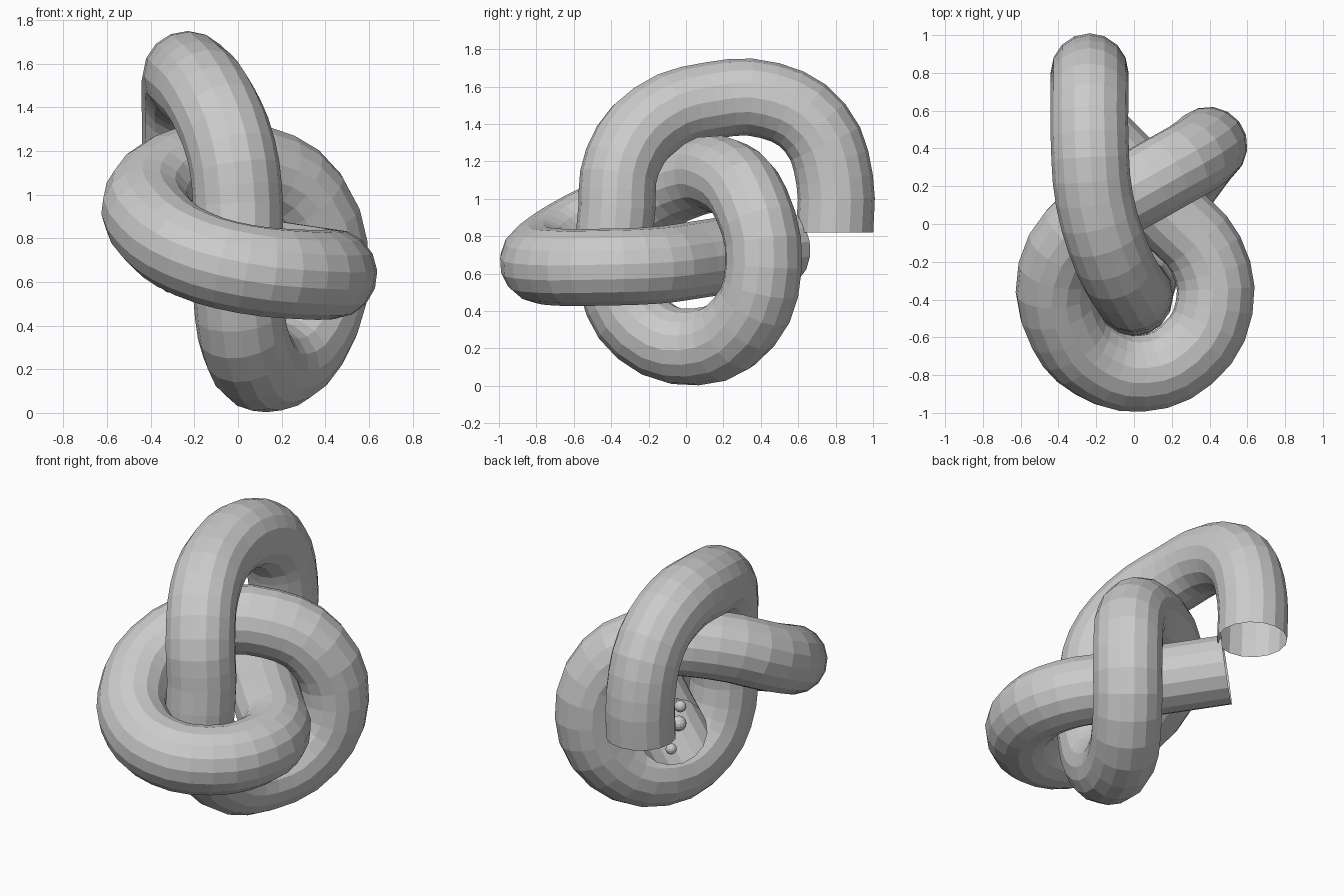
import bpy
from mathutils import Vector

if "Cube" in bpy.data.objects:
    bpy.data.objects.remove(bpy.data.objects["Cube"])

RADIUS = 0.206

# Centre line of the knot, from the hanging end to the hidden end
path = [
    (-0.235, 0.795, 0.82), (-0.235, 0.795, 1.10), (-0.235, 0.69, 1.38),
    (-0.235, 0.45, 1.525), (-0.21, 0.13, 1.525), (-0.12, -0.17, 1.42),
    (-0.03, -0.34, 1.20), (0.0, -0.37, 0.95), (0.0, -0.37, 0.55),
    (0.04, -0.23, 0.30), (0.14, 0.05, 0.208), (0.31, 0.31, 0.34),
    (0.395, 0.415, 0.64), (0.31, 0.35, 0.97), (0.08, 0.22, 1.115),
    (-0.22, 0.03, 1.11), (-0.41, -0.25, 0.98), (-0.36, -0.56, 0.83),
    (-0.20, -0.73, 0.725), (0.03, -0.79, 0.66), (0.28, -0.69, 0.635),
    (0.425, -0.44, 0.635), (0.38, -0.16, 0.645), (0.21, 0.03, 0.67),
    (-0.27, 0.52, 0.75),
]

# Knotted open tube
cu = bpy.data.curves.new("knotted_tube", 'CURVE')
cu.dimensions = '3D'
cu.resolution_u = 3
cu.bevel_depth = RADIUS
cu.bevel_resolution = 6
cu.use_fill_caps = False
sp = cu.splines.new('BEZIER')
sp.bezier_points.add(len(path) - 1)
for bp, co in zip(sp.bezier_points, path):
    bp.co = co
    bp.handle_left_type = bp.handle_right_type = 'AUTO'
sp.use_smooth = False
tube = bpy.data.objects.new("knotted_tube", cu)
bpy.context.collection.objects.link(tube)

# Keep both open ends straight
bpy.context.view_layer.update()
for i, j in ((0, 1), (-1, -2)):
    a, b = sp.bezier_points[i], sp.bezier_points[j]
    d = (b.co - a.co) / 3
    a.handle_left_type = a.handle_right_type = 'FREE'
    s = 1 if i == 0 else -1
    a.handle_right, a.handle_left = a.co + d * s, a.co - d * s

bpy.context.view_layer.objects.active = tube
tube.select_set(True)
bpy.ops.object.convert(target='MESH')
for p in tube.data.polygons:
    p.use_smooth = False

# Small beads just inside the hidden end
end = Vector(path[-1])
inward = (Vector(path[-2]) - end).normalized()
for name, r, up, side, seg in (("lower_bead", 0.033, -0.13, 0.0, 16),
                               ("middle_bead", 0.046, 0.03, 0.045, 16),
                               ("upper_bead", 0.035, 0.14, 0.055, 32)):
    pos = end + inward * 0.06 + Vector((-0.7, -0.7, 0)) * side + Vector((0, 0, up))
    bpy.ops.mesh.primitive_uv_sphere_add(segments=seg, ring_count=seg // 2, radius=r, location=pos)
    bpy.context.object.name = name
